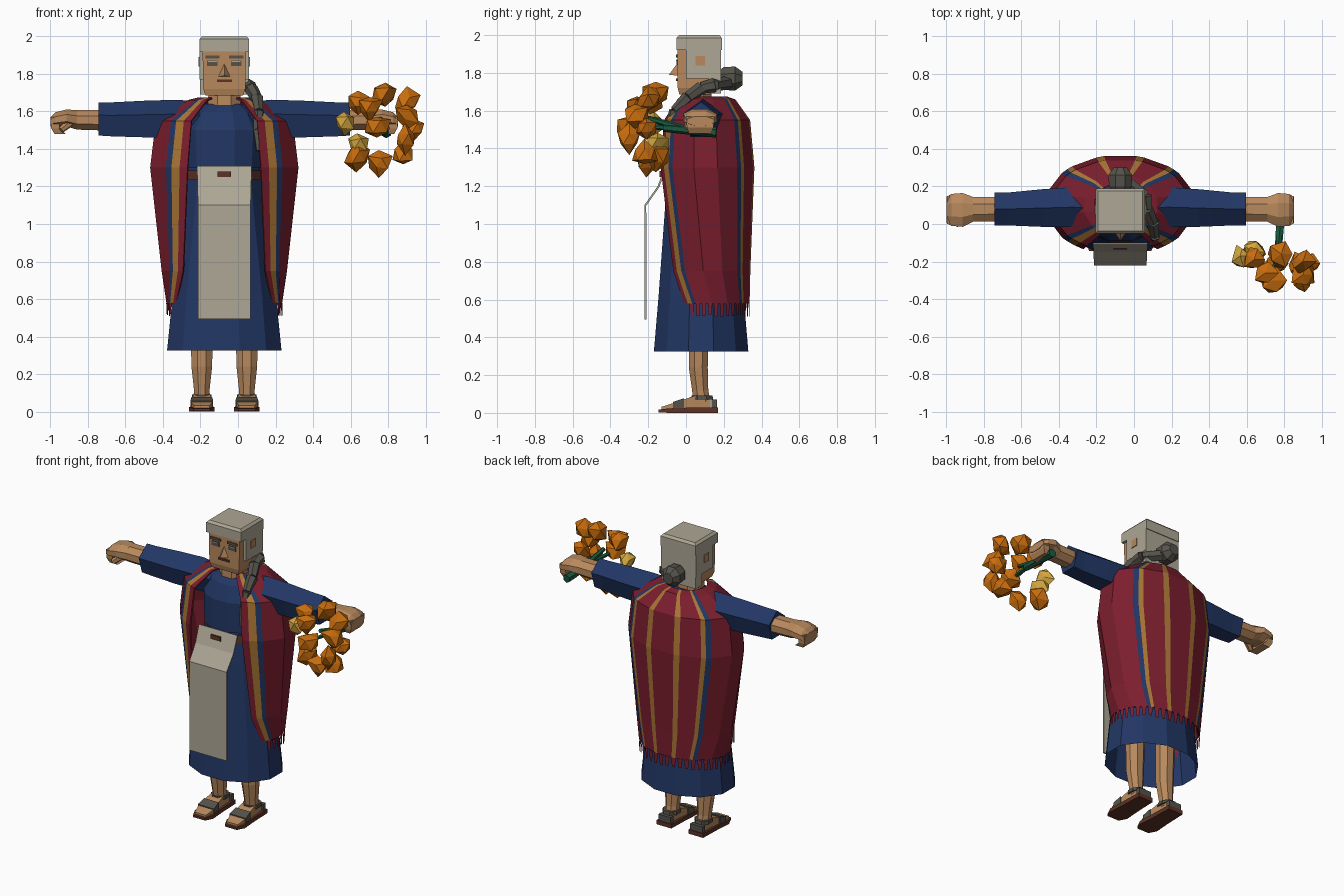
import bpy, bmesh, math, random
from mathutils import Vector

if "Cube" in bpy.data.objects:
    bpy.data.objects.remove(bpy.data.objects["Cube"])
random.seed(4)
CX = -0.073  # body centre line


def material(name, r, g, b):
    m = bpy.data.materials.new(name)
    m.use_nodes = True
    m.diffuse_color = (r, g, b, 1)
    m.node_tree.nodes["Principled BSDF"].inputs["Base Color"].default_value = (r, g, b, 1)
    return m


BLUE = material("navy blue", .016, .038, .13)
RED = material("deep red", .2, .013, .027)
SKIN = material("skin", .48, .25, .11)
GREY = material("pale grey", .42, .385, .3)
DARK = material("dark grey", .09, .085, .07)
ORANGE = material("orange", .57, .15, .004)
YELLOW = material("yellow", .64, .38, .05)
OCHRE = material("ochre", .4, .18, .035)
GREEN = material("green", .01, .1, .05)
BROWN = material("brown", .11, .032, .018)


def finish(name, bm, *mats):
    bmesh.ops.recalc_face_normals(bm, faces=bm.faces)
    me = bpy.data.meshes.new(name)
    bm.to_mesh(me)
    bm.free()
    ob = bpy.data.objects.new(name, me)
    bpy.context.collection.objects.link(ob)
    for m in mats:
        me.materials.append(m)
    return ob


def loft(name, mat, axis, n, sections, flat=True, caps=True):
    """Join n-sided rings; a section is (position, u, v, half_u, half_v)."""
    bm = bmesh.new()
    rings = []
    k = 1 / math.cos(math.pi / n) if flat else 1
    for p, u, v, ru, rv in sections:
        ring = []
        for i in range(n):
            a = math.pi / 2 + math.tau * (i + (.5 if flat else 0)) / n
            co = [u + ru * k * math.cos(a), v + rv * k * math.sin(a)]
            co.insert("xyz".index(axis), p)
            ring.append(bm.verts.new(co))
        rings.append(ring)
    for a, b in zip(rings, rings[1:]):
        for i in range(n):
            bm.faces.new((a[i], a[i - 1], b[i - 1], b[i]))
    if caps:
        bm.faces.new(rings[0])
        bm.faces.new(rings[-1])
    return finish(name, bm, mat)


def box(name, mat, x0, x1, y0, y1, z0, z1):
    u, v, a, b = (x0 + x1) / 2, (y0 + y1) / 2, (x1 - x0) / 2, (y1 - y0) / 2
    return loft(name, mat, "z", 4, [(z0, u, v, a, b), (z1, u, v, a, b)])


def rod(name, mat, p, q, r0, r1, n=6):
    p, q = Vector(p), Vector(q)
    bm = bmesh.new()
    bmesh.ops.create_cone(bm, cap_ends=True, segments=n, radius1=r0, radius2=r1, depth=(q - p).length)
    bm.transform((q - p).to_track_quat("Z", "Y").to_matrix().to_4x4())
    bmesh.ops.translate(bm, verts=bm.verts, vec=(p + q) / 2)
    return finish(name, bm, mat)


def blob(name, mat, centre, r, jitter):
    bm = bmesh.new()
    bmesh.ops.create_icosphere(bm, subdivisions=1, radius=r)
    for v in bm.verts:
        v.co *= random.uniform(1 - jitter, 1 + jitter * .5)
    bmesh.ops.translate(bm, verts=bm.verts, vec=centre)
    return finish(name, bm, mat)


# Dress, belt
loft("skirt", BLUE, "z", 12, [(.325, CX, .08, .305, .25), (.62, CX, .08, .275, .225),
     (1.1, CX, .08, .21, .19), (1.3, CX, .08, .19, .165)], caps=False)
loft("bodice", BLUE, "z", 12, [(1.3, CX, .08, .2, .175), (1.5, CX, .08, .21, .17),
     (1.6, CX, .08, .16, .13), (1.64, CX, .08, .1, .09)])
loft("belt", BROWN, "z", 12, [(1.235, CX, .08, .205, .18), (1.285, CX, .08, .2, .178)])

# Apron
bm = bmesh.new()
rows = [[bm.verts.new((CX + s * w, y, z)) for s in (-1, 1)]
        for w, y, z in [(.145, -.11, 1.31), (.143, -.15, 1.2), (.14, -.22, 1.1), (.14, -.22, .495)]]
for a, b in zip(rows, rows[1:]):
    bm.faces.new((a[0], a[1], b[1], b[0]))
finish("apron", bm, GREY).modifiers.new("thickness", "SOLIDIFY").thickness = .01
box("apron_buckle", BROWN, CX - .036, CX + .036, -.139, -.13, 1.25, 1.28)

# Shawl: rings of (height, centre y, half width, half depth, opening angle)
SHAWL = [(.58, .115, .31, .225, 124), (.75, .11, .335, .235, 139), (1.3, .1, .405, .268, 151),
         (1.55, .1, .375, .245, 152), (1.66, .1, .2, .165, 152), (1.675, .1, .14, .12, 152)]


def shawl_point(ring, f):
    z, cy, rx, ry, edge = ring
    t = math.radians(edge * f)
    return CX + rx * math.sin(t), cy + ry * math.cos(t), z


half = [(12, 0), (18, 1), (39, 0), (44, 1), (50, 2), (75, 0), (102, 0), (129, 0), (135, 2), (143, 1), (150, 0)]
columns = [-d / 150 for d, _ in reversed(half)] + [d / 150 for d, _ in half]
colours = [c for _, c in reversed(half)][:-1] + [0] + [c for _, c in half][1:]
bm = bmesh.new()
grid = [[bm.verts.new(shawl_point(r, f)) for f in columns] for r in SHAWL]
for a, b in zip(grid, grid[1:]):
    for i, c in enumerate(colours):
        bm.faces.new((a[i], a[i + 1], b[i + 1], b[i])).material_index = c
finish("shawl", bm, RED, OCHRE, BLUE).modifiers.new("thickness", "SOLIDIFY").thickness = .01

# Shawl fringe
bm = bmesh.new()
teeth = 30
for i in range(teeth):
    f, w = -1 + (2 * i + 1) / teeth, .75 / teeth
    top = [shawl_point(SHAWL[0], f + s * w) for s in (-1, 1)]
    low = [shawl_point(SHAWL[0], f + s * w * .6) for s in (1, -1)]
    drop = random.uniform(.058, .072)
    bm.faces.new([bm.verts.new(p) for p in top] + [bm.verts.new((x, y, z - drop)) for x, y, z in low])
finish("shawl_fringe", bm, RED)

# Arms, legs, sandals
for s, side in ((-1, "right"), (1, "left")):
    def X(d):
        return CX + s * d
    loft(side + "_sleeve", BLUE, "x", 5, [(X(.12), .08, 1.55, .1, .1), (X(.25), .09, 1.552, .112, .11),
         (X(.42), .085, 1.549, .105, .108), (X(.6), .08, 1.548, .092, .1), (X(.67), .08, 1.55, .092, .097)], flat=False)
    loft(side + "_forearm", SKIN, "x", 8, [(X(.6), .08, 1.552, .064, .055), (X(.79), .078, 1.555, .066, .052)])
    loft(side + "_palm", SKIN, "x", 8, [(X(.785), .078, 1.555, .066, .052), (X(.84), .075, 1.565, .09, .045),
         (X(.9), .075, 1.555, .085, .04), (X(.925), .075, 1.545, .07, .025)])
    loft(side + "_fingers", SKIN, "z", 4, [(1.57, X(.9), .075, .022, .075), (1.51, X(.9), .075, .022, .07),
         (1.48, X(.875), .075, .03, .06)])
    rod(side + "_thumb", SKIN, (X(.81), .03, 1.55), (X(.87), 0, 1.5), .025, .017)

    x = X(.12)
    loft(side + "_leg", SKIN, "z", 8, [(.06, x, .085, .042, .045), (.12, x, .075, .042, .043),
         (.24, x, .065, .055, .05), (.6, x, .07, .062, .055)])
    loft(side + "_sole", BROWN, "y", 4, [(-.145, x, .01, .045, .007), (-.09, x, .012, .068, .012),
         (.02, x, .014, .06, .014), (.17, x, .014, .055, .014)])
    loft(side + "_foot", SKIN, "y", 4, [(-.13, x, .024, .042, .008), (-.07, x, .035, .056, .016),
         (.02, x, .052, .048, .03), (.07, x, .06, .042, .038), (.13, x, .055, .038, .03)])
    loft(side + "_toe_strap", DARK, "y", 4, [(-.07, x, .038, .061, .02), (-.01, x, .048, .055, .03)])
    loft(side + "_ankle_strap", DARK, "z", 8, [(.07, x, .085, .054, .058), (.092, x, .085, .052, .056)])
    box(side + "_heel_strap", DARK, x - .046, x + .046, .135, .165, .028, .07)

# Head
loft("neck", SKIN, "z", 8, [(1.58, CX, .06, .088, .08), (1.7, CX, .06, .085, .075)])
loft("face", SKIN, "z", 4, [(1.685, CX, .05, .1, .085), (1.72, CX, .05, .112, .094), (1.93, CX, .05, .116, .095)])
bm = bmesh.new()
nose = [bm.verts.new(p) for p in ((CX, -.043, 1.855), (CX - .032, -.043, 1.785),
                                  (CX + .032, -.043, 1.785), (CX, -.09, 1.79))]
for i in range(4):
    bm.faces.new([v for j, v in enumerate(nose) if j != i])
finish("nose", bm, SKIN)
box("mouth", BROWN, CX - .04, CX + .04, -.052, -.043, 1.757, 1.77)
for s, side in ((-1, "right"), (1, "left")):
    x = CX + s * .063
    box(side + "_eyebrow", DARK, x - .038, x + .038, -.052, -.043, 1.882, 1.898)
    box(side + "_eye", DARK, x - .028, x + .028, -.051, -.043, 1.843, 1.872)
    box(side + "_eyelid", GREY, x - .024, x + .024, -.053, -.05, 1.864, 1.869)
    x = CX + s * .133
    box(side + "_ear", SKIN, x - .004, x + .004, .05, .1, 1.838, 1.89)

# Hair, bun and braid over the shoulder
loft("hair_top", GREY, "z", 4, [(1.92, CX, .07, .132, .12), (1.985, CX, .07, .132, .12), (2, CX, .07, .118, .106)])
box("hair_sides", GREY, CX - .132, CX + .132, 0, .185, 1.77, 1.925)
box("hair_back", GREY, CX - .13, CX + .13, .12, .185, 1.69, 1.775)
loft("bun", DARK, "y", 8, [(.17, CX, 1.77, .04, .04), (.2, CX, 1.77, .06, .06),
     (.26, CX, 1.77, .064, .064), (.3, CX, 1.77, .035, .035)])
braid = [(-.05, .23, 1.75, .038), (.06, .15, 1.735, .038), (.07, .08, 1.72, .036), (.1, .01, 1.67, .036),
         (.11, -.06, 1.6, .03), (.105, -.09, 1.5, .028), (.11, -.115, 1.39, .016)]
for i, (a, b) in enumerate(zip(braid, braid[1:])):
    rod("braid_%d" % (i + 1), DARK, a[:3], b[:3], a[3], b[3] * .85)

# Flower garland held in the left hand
orange = [(.785, -.16, 1.69), (.64, -.19, 1.65), (.7, -.26, 1.625), (.9, -.2, 1.65), (.9, -.27, 1.58),
          (.94, -.21, 1.51), (.89, -.3, 1.45), (.88, -.22, 1.37), (.75, -.21, 1.325), (.63, -.16, 1.36),
          (.74, -.3, 1.52)]
for i, p in enumerate(orange):
    blob("orange_flower_%d" % (i + 1), ORANGE, p, .073, .36)
for i, p in enumerate([(.565, -.17, 1.54), (.635, -.15, 1.425)]):
    blob("yellow_flower_%d" % (i + 1), YELLOW, p, .062, .36)
rod("stem_lower", GREEN, (.79, .16, 1.485), (.77, -.12, 1.51), .028, .022)
rod("stem_upper", GREEN, (.78, .0, 1.5), (.76, -.2, 1.56), .02, .014)
rod("stem_tip", GREEN, (.77, -.1, 1.51), (.74, -.28, 1.52), .015, .012)
